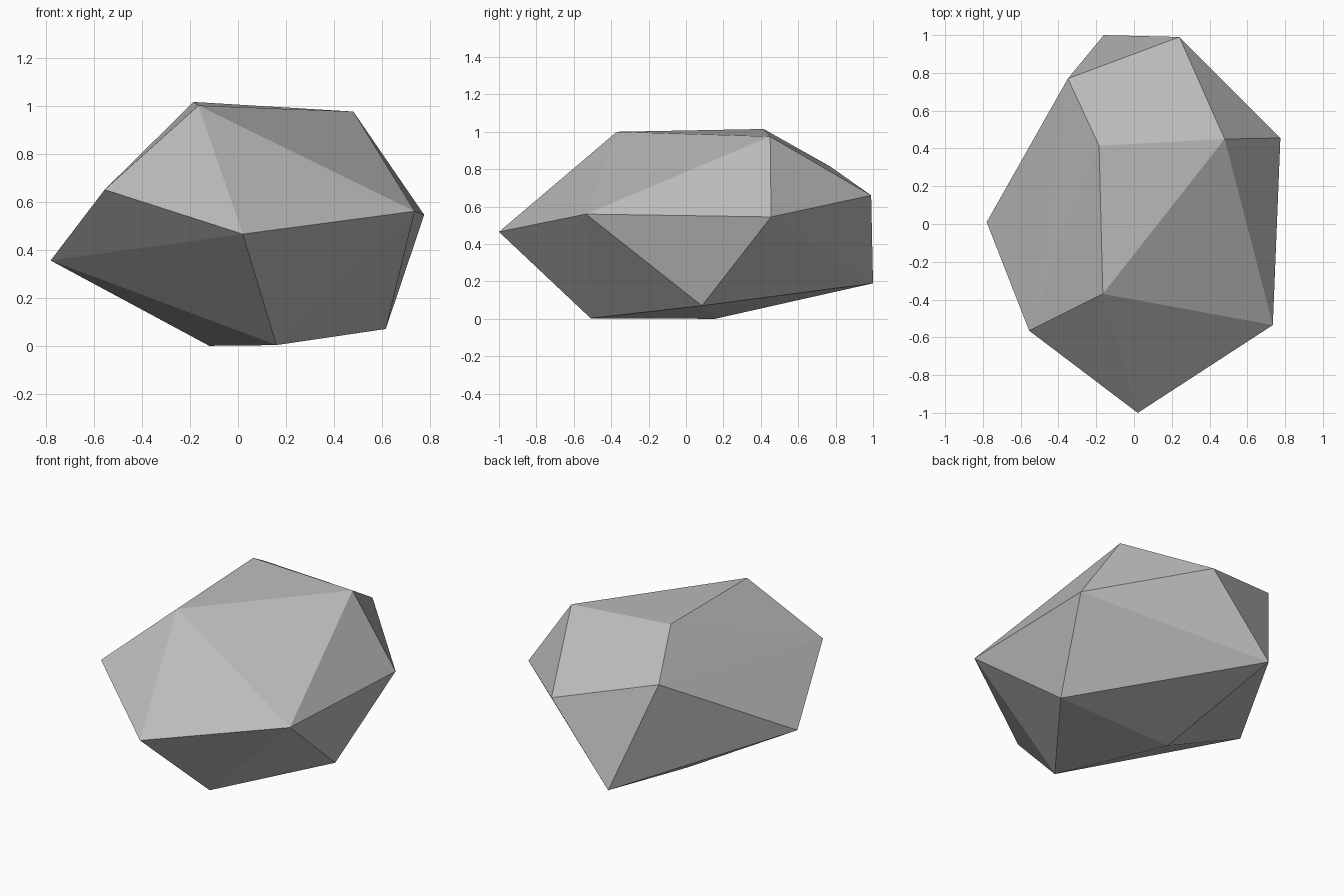
import bpy
import bmesh

if "Cube" in bpy.data.objects:
    bpy.data.objects.remove(bpy.data.objects["Cube"])

# Corner points of the boulder, in rings from top to base
crown = [(-0.165, -0.37, 1.0), (-0.185, 0.415, 1.015), (0.48, 0.45, 0.975), (-0.35, 0.77, 0.815)]
girdle = [(0.24, 0.99, 0.66), (-0.555, -0.565, 0.65), (0.735, -0.535, 0.56),
          (0.775, 0.455, 0.545), (0.02, -1.0, 0.465), (-0.78, 0.01, 0.355), (-0.16, 1.0, 0.19)]
base = [(0.615, 0.085, 0.07), (0.16, -0.51, 0.003), (-0.12, 0.155, 0.0)]

# Flat-faceted convex stone
bm = bmesh.new()
for p in crown + girdle + base:
    bm.verts.new(p)
bmesh.ops.convex_hull(bm, input=bm.verts[:])
bmesh.ops.recalc_face_normals(bm, faces=bm.faces[:])
mesh = bpy.data.meshes.new("boulder")
bm.to_mesh(mesh)
bm.free()

# Single grey stone colour
stone = bpy.data.materials.new("stone grey")
stone.diffuse_color = (0.5, 0.5, 0.5, 1)
stone.use_nodes = True
stone.node_tree.nodes["Principled BSDF"].inputs["Base Color"].default_value = stone.diffuse_color
mesh.materials.append(stone)

boulder = bpy.data.objects.new("boulder", mesh)
bpy.context.collection.objects.link(boulder)
